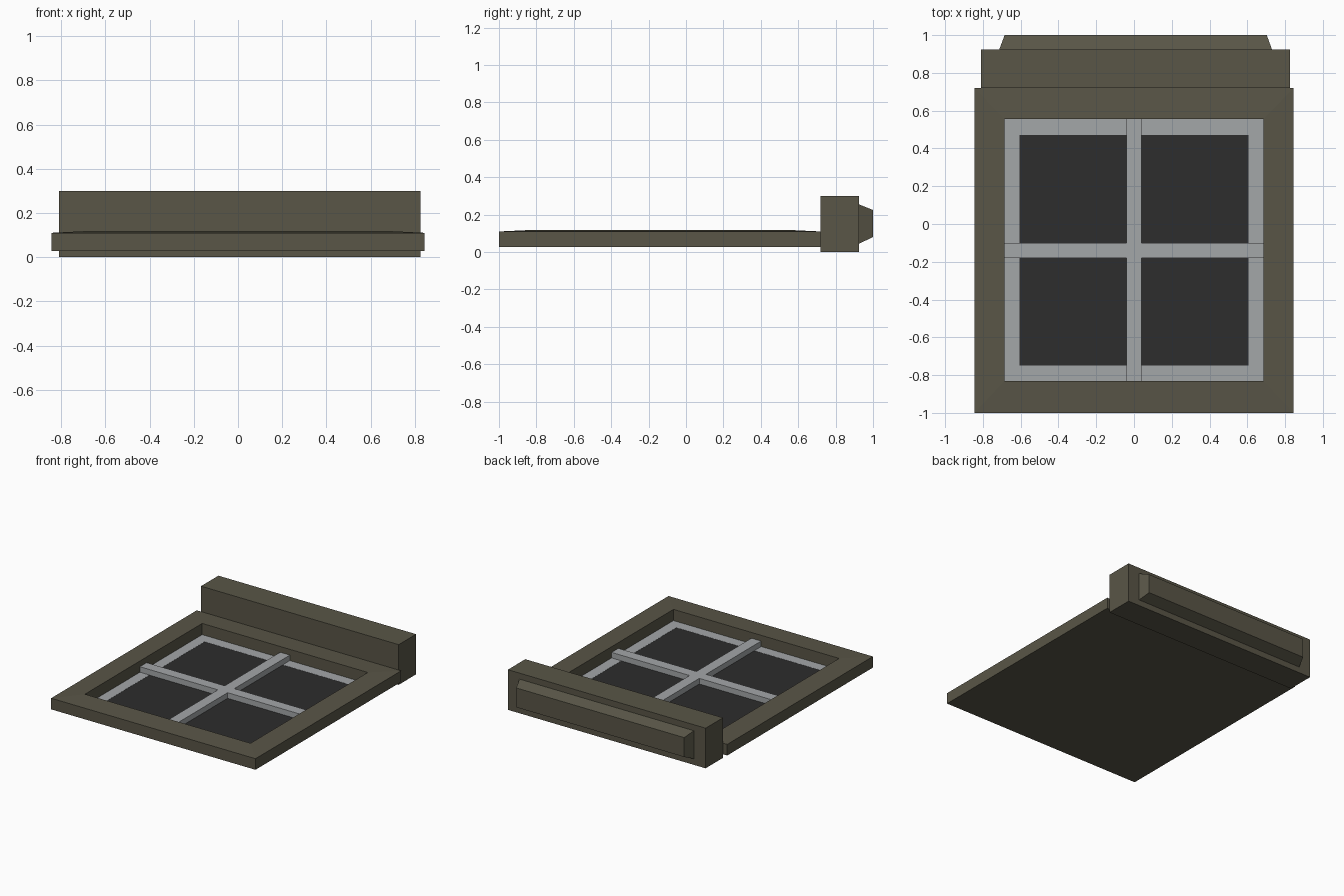
import bpy

if "Cube" in bpy.data.objects:
    bpy.data.objects.remove(bpy.data.objects["Cube"])


def material(name, rgb):
    m = bpy.data.materials.new(name)
    m.diffuse_color = (*rgb, 1)
    m.use_nodes = True
    m.node_tree.nodes["Principled BSDF"].inputs["Base Color"].default_value = m.diffuse_color
    return m


olive = material("olive_paint", (0.10, 0.092, 0.063))
grey = material("grey_metal", (0.37, 0.385, 0.395))
dark = material("dark_glass", (0.026, 0.026, 0.026))


def add_mesh(name, verts, faces, mat):
    me = bpy.data.meshes.new(name)
    me.from_pydata(verts, [], faces)
    me.materials.append(mat)
    ob = bpy.data.objects.new(name, me)
    bpy.context.collection.objects.link(ob)
    return ob


def rect(x0, x1, y0, y1, z):
    return [(x0, y0, z), (x1, y0, z), (x1, y1, z), (x0, y1, z)]


def loft(name, loops, mat):
    """Skin a stack of four-corner loops, capped at both ends."""
    verts = [v for loop in loops for v in loop]
    faces = [(3, 2, 1, 0)]
    for k in range(len(loops) - 1):
        for i in range(4):
            a, b = 4 * k + i, 4 * k + (i + 1) % 4
            faces.append((a, b, b + 4, a + 4))
    n = 4 * (len(loops) - 1)
    faces.append((n, n + 1, n + 2, n + 3))
    return add_mesh(name, verts, faces, mat)


def box(name, x0, x1, y0, y1, z0, z1, mat):
    return loft(name, [rect(x0, x1, y0, y1, z0), rect(x0, x1, y0, y1, z1)], mat)


# Shallow tray: outer wall, gently rising rim, inner wall and floor
outer = (-0.845, 0.845, -1.0, 0.72)
inner = (-0.685, 0.685, -0.83, 0.555)
loft("window_frame", [rect(*outer, 0.027), rect(*outer, 0.11),
                      rect(*inner, 0.118), rect(*inner, 0.03)], olive)

# Four dark panes lying on the tray floor
for i, (x0, x1) in enumerate([(-0.607, -0.04), (0.04, 0.605)]):
    for j, (y0, y1) in enumerate([(-0.75, -0.18), (-0.10, 0.472)]):
        box(f"pane_{i}_{j}", x0, x1, y0, y1, 0.03, 0.033, dark)

# Thin grey border around the panes
box("border_left", -0.685, -0.607, -0.83, 0.555, 0.03, 0.034, grey)
box("border_right", 0.605, 0.685, -0.83, 0.555, 0.03, 0.034, grey)
box("border_front", -0.607, 0.605, -0.83, -0.75, 0.03, 0.034, grey)
box("border_back", -0.607, 0.605, 0.472, 0.555, 0.03, 0.034, grey)

# Crossing glazing bars
box("glazing_bar_long", -0.04, 0.04, -0.83, 0.555, 0.03, 0.075, grey)
box("glazing_bar_cross", -0.685, 0.685, -0.18, -0.10, 0.03, 0.075, grey)

# Sill block across the back end
box("sill_block", -0.81, 0.825, 0.72, 0.925, 0.0, 0.30, olive)


# Tapered boss on the outer face of the sill
def upright(x0, x1, y, z0, z1):
    return [(x0, y, z0), (x0, y, z1), (x1, y, z1), (x1, y, z0)]


boss = loft("sill_boss", [upright(-0.713, 0.73, 0.925, 0.045, 0.255),
                          upright(-0.685, 0.703, 1.0, 0.08, 0.225)], olive)
boss.data.flip_normals()

# Make every surface face outward
import bmesh
for ob in bpy.context.collection.objects:
    bm = bmesh.new()
    bm.from_mesh(ob.data)
    bmesh.ops.recalc_face_normals(bm, faces=bm.faces)
    bm.to_mesh(ob.data)
    bm.free()
